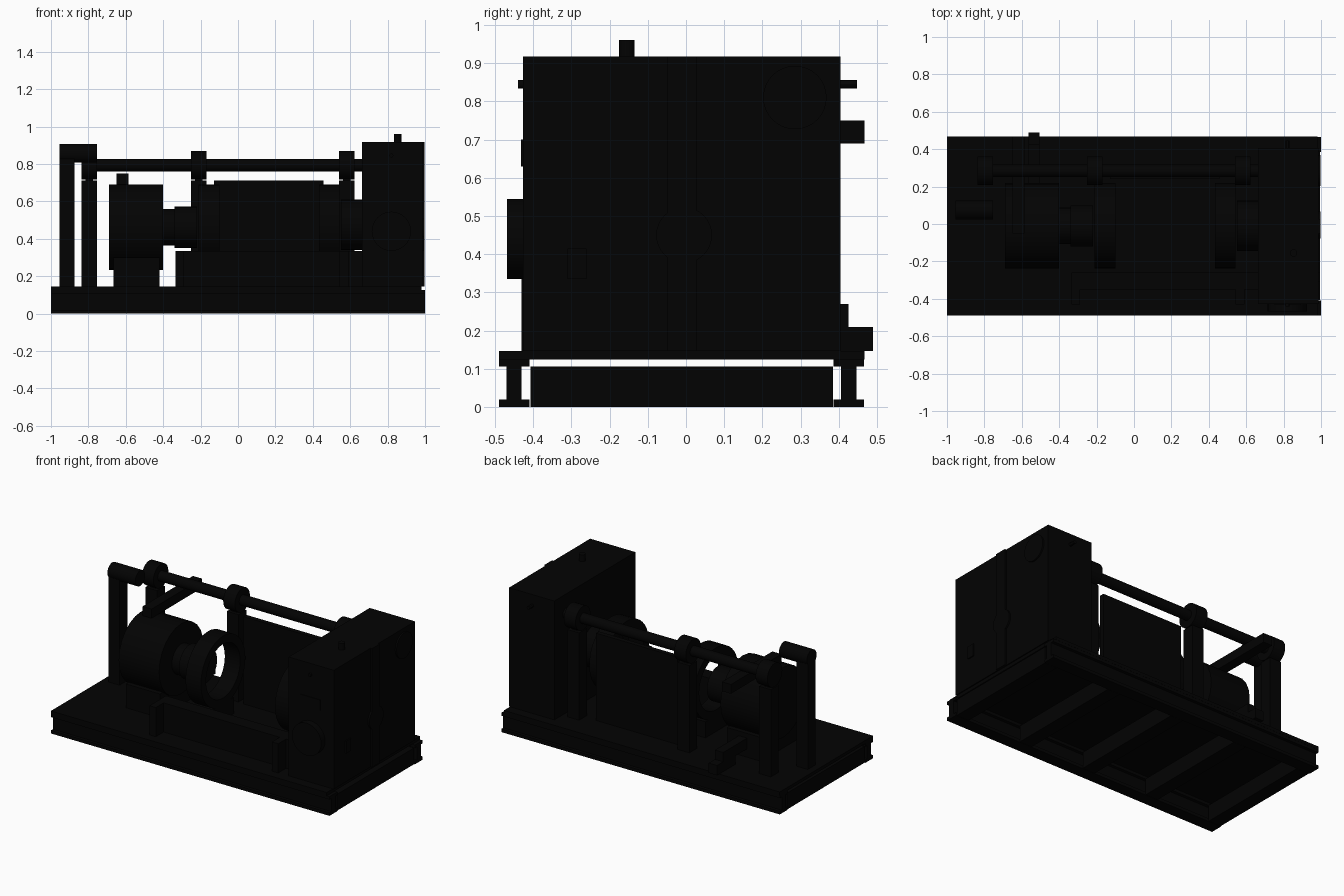
import bpy, bmesh, math
from mathutils import Matrix

cube = bpy.data.objects.get("Cube")
if cube:
    bpy.data.objects.remove(cube, do_unlink=True)

black = bpy.data.materials.new("near_black_paint")
black.use_nodes = True
colour = (0.0008, 0.0008, 0.0008, 1)
black.diffuse_color = colour
black.node_tree.nodes["Principled BSDF"].inputs["Base Color"].default_value = colour


def finish(name, bm, smooth=False):
    mesh = bpy.data.meshes.new(name)
    bmesh.ops.recalc_face_normals(bm, faces=bm.faces)
    bm.to_mesh(mesh)
    bm.free()
    mesh.materials.append(black)
    ob = bpy.data.objects.new(name, mesh)
    bpy.context.collection.objects.link(ob)
    if smooth:
        bpy.ops.object.select_all(action="DESELECT")
        ob.select_set(True)
        bpy.context.view_layer.objects.active = ob
        bpy.ops.object.shade_smooth_by_angle()


def box(name, x, y, z):
    """Box from (low, high) ranges."""
    bm = bmesh.new()
    bmesh.ops.create_cube(bm, size=1)
    for v in bm.verts:
        v.co = [r[0] + (c + 0.5) * (r[1] - r[0]) for r, c in zip((x, y, z), v.co)]
    finish(name, bm)


def rod(name, axis, span, centre, radius, sides=32):
    """Cylinder along an axis; centre gives the other two coordinates in order."""
    bm = bmesh.new()
    turn = {"X": Matrix.Rotation(math.pi / 2, 3, "Y"),
            "Y": Matrix.Rotation(math.pi / 2, 3, "X"), "Z": Matrix.Identity(3)}[axis]
    bmesh.ops.create_cone(bm, cap_ends=True, segments=sides, radius1=radius,
                          radius2=radius, depth=span[1] - span[0])
    place = list(centre)
    place.insert("XYZ".index(axis), sum(span) / 2)
    bmesh.ops.transform(bm, matrix=Matrix.Translation(place) @ turn.to_4x4(), verts=bm.verts)
    finish(name, bm, True)


def ring(name, span, centre, outer, inner, sides=40):
    """Hollow ring along x."""
    bm = bmesh.new()
    loops = []
    for x, r in ((span[0], outer), (span[1], outer), (span[1], inner), (span[0], inner)):
        loops.append([bm.verts.new((x, centre[0] + r * math.cos(2 * math.pi * i / sides),
                                    centre[1] + r * math.sin(2 * math.pi * i / sides)))
                      for i in range(sides)])
    for k in range(4):
        a, b = loops[k], loops[(k + 1) % 4]
        for i in range(sides):
            j = (i + 1) % sides
            bm.faces.new((a[i], a[j], b[j], b[i]))
    finish(name, bm, True)


# Base frame: side beams, cross beams and deck
for side, y in (("front", -0.45), ("back", 0.426)):
    box(side + "_beam_foot", (-1, 1), (y - 0.04, y + 0.04), (0, 0.02))
    box(side + "_beam_web", (-1, 1), (y - 0.02, y + 0.02), (0.02, 0.106))
    box(side + "_beam_head", (-1, 1), (y - 0.04, y + 0.04), (0.106, 0.125))
for i in range(5):
    x = -0.95 + i * 0.475
    box("cross_beam", (x - 0.045, x + 0.045), (-0.407, 0.385), (0, 0.106))
box("deck", (-1, 0.98), (-0.49, 0.467), (0.125, 0.146))

# Gear housing with its fittings
box("housing", (0.662, 0.987), (-0.427, 0.405), (0.146, 0.917))
rod("housing_breather", "Z", (0.91, 0.96), (0.853, -0.155), 0.02, 16)
for y in ((-0.44, -0.42), (0.40, 0.447)):
    rod("housing_plug", "Y", y, (0.82, 0.845), 0.011, 12)
rod("housing_side_cover", "Y", (-0.468, -0.42), (0.82, 0.44), 0.105)
box("housing_side_plate", (0.75, 0.89), (-0.432, -0.42), (0.63, 0.70))
rod("housing_end_cover", "X", (0.98, 0.997), (0.285, 0.81), 0.083)
box("housing_end_strip", (0.98, 0.998), (-0.05, 0.028), (0.146, 0.917))
rod("housing_end_boss", "X", (0.98, 0.998), (-0.005, 0.45), 0.073)
box("housing_end_plate", (0.98, 0.995), (-0.31, -0.26), (0.335, 0.415))
rod("housing_input_flange", "X", (0.55, 0.67), (-0.01, 0.475), 0.135)

# Overhead rail on collared posts
rail_y, rail_z = 0.285, 0.793
rod("overhead_rail", "X", (-0.835, 0.665), (rail_y, rail_z), 0.033, 24)
for x in (-0.795, -0.21, 0.582):
    rod("rail_collar", "X", (x - 0.042, x + 0.042), (rail_y, rail_z), 0.077, 24)
    box("rail_post", (x - 0.042, x + 0.042), (rail_y - 0.04, rail_y + 0.04), (0.146, 0.712))
    box("rail_post_cap", (x - 0.02, x + 0.02), (rail_y - 0.02, rail_y + 0.02), (0.70, 0.74))

# End post with its short roller
box("end_post", (-0.955, -0.875), (0.035, 0.115), (0.146, 0.83))
rod("end_roller", "X", (-0.955, -0.755), (0.075, 0.857), 0.05, 24)

# Drive drum, its pedestal and shaft
axis = (-0.01, 0.462)
rod("drive_drum", "X", (-0.69, -0.40), axis, 0.228, 24)
box("drum_pedestal", (-0.665, -0.42), (-0.20, 0.18), (0.146, 0.30))
rod("drum_hub", "X", (-0.41, -0.34), axis, 0.097)
rod("shaft_coupling", "X", (-0.34, -0.22), axis, 0.11)
box("cross_bar", (-0.65, -0.585), (-0.05, 0.467), (0.69, 0.75))

# Pipe block behind the drum
box("pipe_block_foot", (-0.565, -0.505), (0.30, 0.489), (0.146, 0.21))
box("pipe_block", (-0.565, -0.505), (0.17, 0.425), (0.20, 0.27))

# Open bearing rings and their saddles
for x in (-0.155, 0.487):
    ring("bearing_ring", (x - 0.055, x + 0.055), axis, 0.228, 0.175)
    box("ring_saddle", (x - 0.055, x + 0.055), (-0.12, 0.10), (0.146, 0.25))

# Back guard wall and front support rail
box("back_guard", (-0.127, 0.457), (0.24, 0.27), (0.146, 0.712))
box("support_rail", (-0.335, 0.665), (-0.35, -0.26), (0.146, 0.335))
for x in (-0.312, 0.567):
    box("support_leg", (x - 0.023, x + 0.023), (-0.43, -0.35), (0.146, 0.335))
